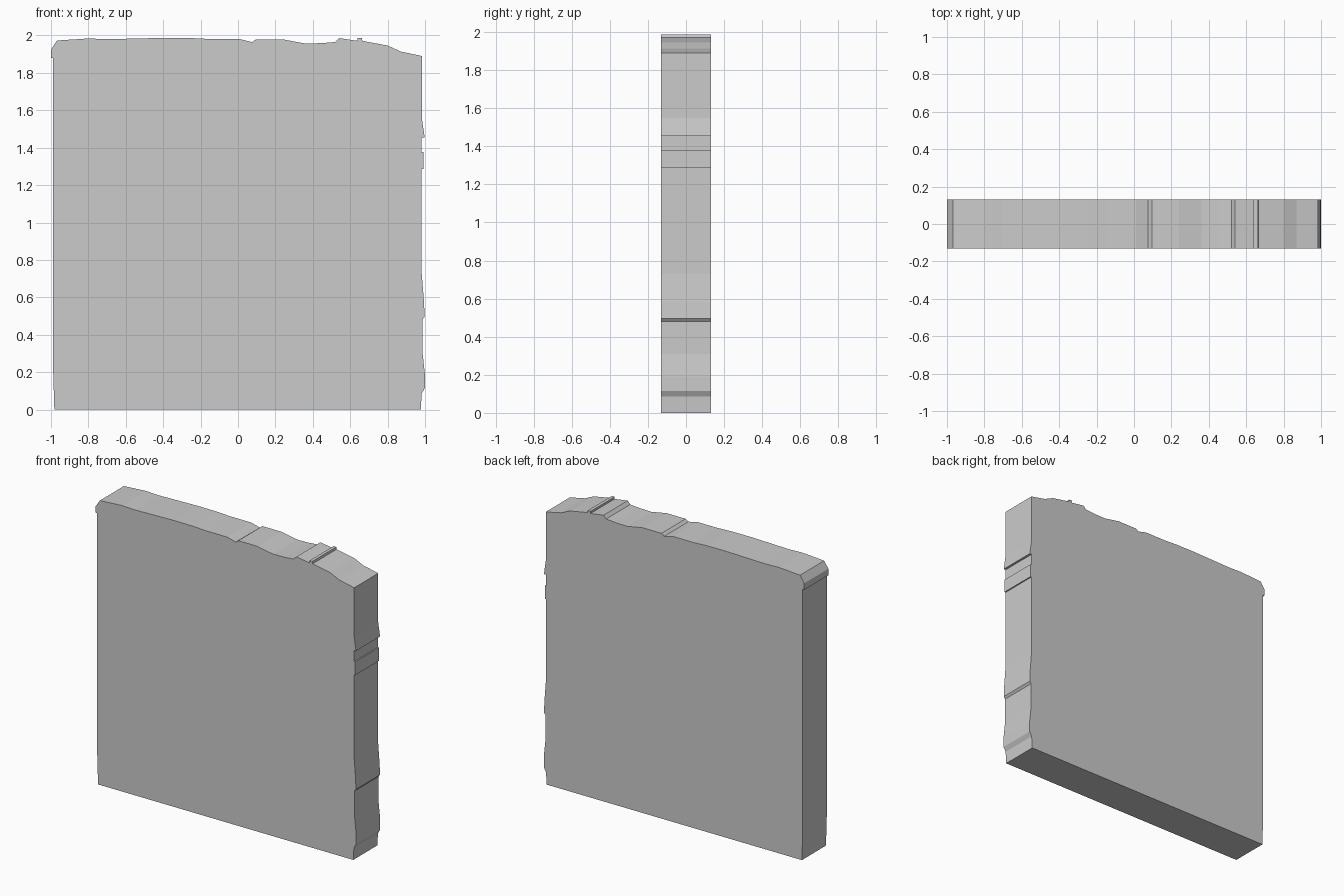
import bpy, bmesh

HALF_DEPTH = 0.132

# Worn outline of the slab as (x, z), clockwise from the lower left
left_edge = [(-0.982, 0), (-0.988, 0.2), (-0.988, 1.88), (-1.0, 1.88), (-1.0, 1.925)]
top_edge = [(-0.968, 1.973), (-0.8, 1.984), (-0.7, 1.98), (-0.4, 1.987), (-0.25, 1.986),
            (-0.15, 1.981), (0.01, 1.981), (0.075, 1.964), (0.095, 1.979), (0.24, 1.979),
            (0.36, 1.957), (0.45, 1.959), (0.52, 1.965), (0.54, 1.986), (0.64, 1.971),
            (0.64, 1.986), (0.662, 1.986), (0.665, 1.971), (0.8, 1.946), (0.87, 1.914)]
right_edge = [(0.984, 1.89), (0.984, 1.55), (0.998, 1.455), (0.982, 1.455), (0.982, 1.377),
              (0.991, 1.377), (0.991, 1.285), (0.982, 1.285), (0.982, 0.73), (0.994, 0.58),
              (0.998, 0.495), (0.986, 0.48), (0.986, 0.31), (0.999, 0.19), (0.999, 0.115),
              (0.982, 0.085), (0.977, 0)]
outline = left_edge + top_edge + right_edge

# Extrude the outline through the thickness
bm = bmesh.new()
face = bm.faces.new([bm.verts.new((x, -HALF_DEPTH, z)) for x, z in outline])
moved = bmesh.ops.extrude_face_region(bm, geom=[face])["geom"]
bmesh.ops.translate(bm, vec=(0, 2 * HALF_DEPTH, 0),
                    verts=[g for g in moved if isinstance(g, bmesh.types.BMVert)])

# Close the front if the extrusion removed it, then face everything outward
if not any(all(v.co.y < 0 for v in f.verts) for f in bm.faces):
    bmesh.ops.holes_fill(bm, edges=[e for e in bm.edges if e.is_boundary], sides=0)
bmesh.ops.recalc_face_normals(bm, faces=bm.faces)

mesh = bpy.data.meshes.new("stone_slab")
bm.to_mesh(mesh)
bm.free()
bpy.context.collection.objects.link(bpy.data.objects.new("stone_slab", mesh))
